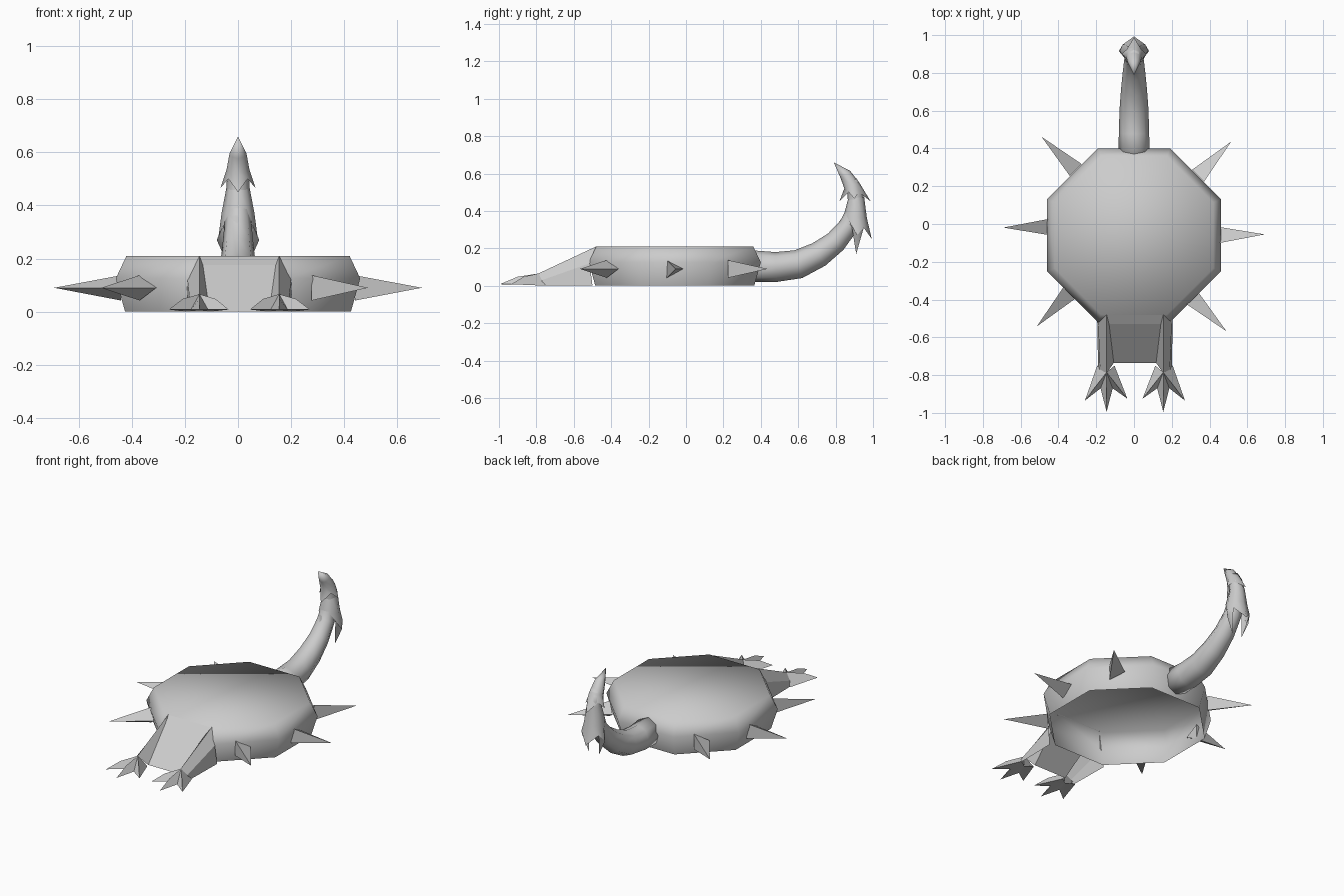
import bpy, bmesh, math
from mathutils import Vector, Matrix

cube = bpy.data.objects.get("Cube")
if cube:
    bpy.data.objects.remove(cube, do_unlink=True)

GREY = (0.6, 0.6, 0.6, 1)
mat = bpy.data.materials.new("plain_grey")
mat.use_nodes = True
mat.diffuse_color = GREY
mat.node_tree.nodes["Principled BSDF"].inputs["Base Color"].default_value = GREY


def make(name, rings, closed=True, start=False, end=False, smooth=True, tip=None):
    """Skin a list of equal-length point rings, with optional caps or a pointed tip."""
    bm = bmesh.new()
    rows = [[bm.verts.new(p) for p in ring] for ring in rings]
    n = len(rows[0])
    steps = n if closed else n - 1
    for a, b in zip(rows, rows[1:]):
        for i in range(steps):
            j = (i + 1) % n
            bm.faces.new((a[i], a[j], b[j], b[i]))
    if tip:
        t = bm.verts.new(tip)
        for i in range(steps):
            bm.faces.new((rows[-1][i], rows[-1][(i + 1) % n], t))
    if start:
        bm.faces.new(rows[0][::-1])
    if end:
        bm.faces.new(rows[-1])
    bmesh.ops.recalc_face_normals(bm, faces=bm.faces)
    mesh = bpy.data.meshes.new(name)
    bm.to_mesh(mesh)
    bm.free()
    for p in mesh.polygons:
        p.use_smooth = smooth
    mesh.materials.append(mat)
    obj = bpy.data.objects.new(name, mesh)
    bpy.context.collection.objects.link(obj)
    return obj


def circle(y, z, r, ty, tz, n=8):
    """Ring around the tail path; its first point lies on the outside of the bend."""
    d = math.hypot(ty, tz)
    out = Vector((0, tz / d, -ty / d))
    return [Vector((0, y, z)) + out * (r * math.cos(2 * math.pi * i / n))
            + Vector((r * math.sin(2 * math.pi * i / n), 0, 0)) for i in range(n)]


# Octagonal shell, open underneath
def octagon(apothem, z):
    r = apothem / math.cos(math.pi / 8)
    return [(r * math.cos(math.pi * (i + 0.5) / 4), -0.06 + r * math.sin(math.pi * (i + 0.5) / 4), z)
            for i in range(8)]


make("body_shell", [octagon(0.425, 0), octagon(0.46, 0.125), octagon(0.42, 0.21)], end=True)

# Six three-sided spikes around the rim
for i, angle in enumerate((0, 45, 135, 180, 225, 315)):
    diagonal = angle % 90 != 0
    push = 0.018 if diagonal else 0
    base = [(0.44 + push, -0.066, 0.137), (0.44 + push, 0.023, 0.09), (0.44 + push, -0.066, 0.042)]
    spike = make(f"rim_spike_{i + 1}", [base], start=True, smooth=False, tip=(0.692 + push, -0.018, 0.09))
    spike.data.transform(Matrix.Translation((0, -0.053 if diagonal else -0.037, 0))
                         @ Matrix.Rotation(math.radians(angle), 4, "Z"))

# Curved tapering tail
path = [(0.34, 0.105, 0.085), (0.48, 0.10, 0.08), (0.6, 0.115, 0.077), (0.71, 0.167, 0.069),
        (0.80, 0.235, 0.06), (0.87, 0.32, 0.052), (0.91, 0.42, 0.045), (0.905, 0.5, 0.042), (0.88, 0.56, 0.036)]
rings = []
for i, (y, z, r) in enumerate(path):
    a, b = path[max(i - 1, 0)], path[min(i + 1, len(path) - 1)]
    rings.append(circle(y, z, r, b[0] - a[0], b[1] - a[1]))
make("tail", rings, start=True, end=True)


# Ragged collars: rims run outer point, side points, inner point, mirrored in x
def ragged_rim(half):
    return half + [(-x, y, z) for x, y, z in half[-2:0:-1]]


lower_rim = ragged_rim([(0, 0.993, 0.25), (0.06, 0.95, 0.31), (0.075, 0.915, 0.27),
                        (0.055, 0.885, 0.325), (0, 0.81, 0.33)])
# The side points hang down as long leaves
make("tail_lower_collar", [lower_rim, circle(0.905, 0.37, 0.062, 0.1, 1), circle(0.91, 0.47, 0.043, -0.1, 1)])
for side, word in ((1, "left"), (-1, "right")):
    make(f"tail_leaf_{word}", [[(side * 0.06, 0.95, 0.31), (side * 0.08, 0.915, 0.27),
                                (side * 0.055, 0.885, 0.325)]], closed=False, tip=(side * 0.035, 0.91, 0.17))
upper_rim = ragged_rim([(0, 0.988, 0.45), (0.038, 0.925, 0.5), (0.066, 0.9, 0.465),
                        (0.036, 0.87, 0.5), (0, 0.82, 0.45)])
make("tail_tip", [upper_rim, circle(0.887, 0.535, 0.043, -0.35, 1), circle(0.852, 0.595, 0.032, -0.7, 1)],
     tip=(0, 0.79, 0.66))

# Front legs: ridged ramps ending in three-toed feet
CX = 0.005
for side, word in ((1, "left"), (-1, "right")):
    def at(x, y, z):
        return (CX + side * x, y, z)

    make(f"front_leg_{word}", [
        [at(0.2, -0.5, 0), at(0.195, -0.515, 0.12), at(0.15, -0.48, 0.21), at(0.137, -0.53, 0.175)],
        [at(0.195, -0.77, 0), at(0.185, -0.77, 0.03), at(0.15, -0.79, 0.065), at(0.112, -0.735, 0)]],
        closed=False, smooth=False)

    # Toes fan out from the ankle, each a ridge with a sharp tip
    ankle = Vector(at(0.15, -0.785, 0.066))
    tips = [at(0.265, -0.935, 0.008), at(0.15, -0.995, 0.008), at(0.04, -0.925, 0.008)]
    gaps = [at(0.2, -0.75, 0), at(0.182, -0.87, 0.008), at(0.118, -0.87, 0.008), at(0.108, -0.75, 0)]
    for k, tip in enumerate(tips):
        ridge = ankle.lerp(Vector(tip), 0.55) + Vector((0, 0, 0.014))
        make(f"toe_{word}_{k + 1}", [[gaps[k], ankle, gaps[k + 1]], [tip, ridge, tip]],
             closed=False, smooth=False)
        make(f"toe_sole_{word}_{k + 1}", [[gaps[k], (ankle.x, ankle.y, 0.005), gaps[k + 1]]],
             closed=False, smooth=False, tip=tip)

# Sloping panel between the legs
make("front_panel", [[(CX - 0.137, -0.53, 0.175), (CX + 0.137, -0.53, 0.175)],
                     [(CX - 0.112, -0.735, 0), (CX + 0.112, -0.735, 0)]], closed=False, smooth=False)
make("panel_top", [[(CX - 0.15, -0.48, 0.208), (CX + 0.15, -0.48, 0.208)],
                   [(CX - 0.137, -0.53, 0.175), (CX + 0.137, -0.53, 0.175)]], closed=False, smooth=False)
